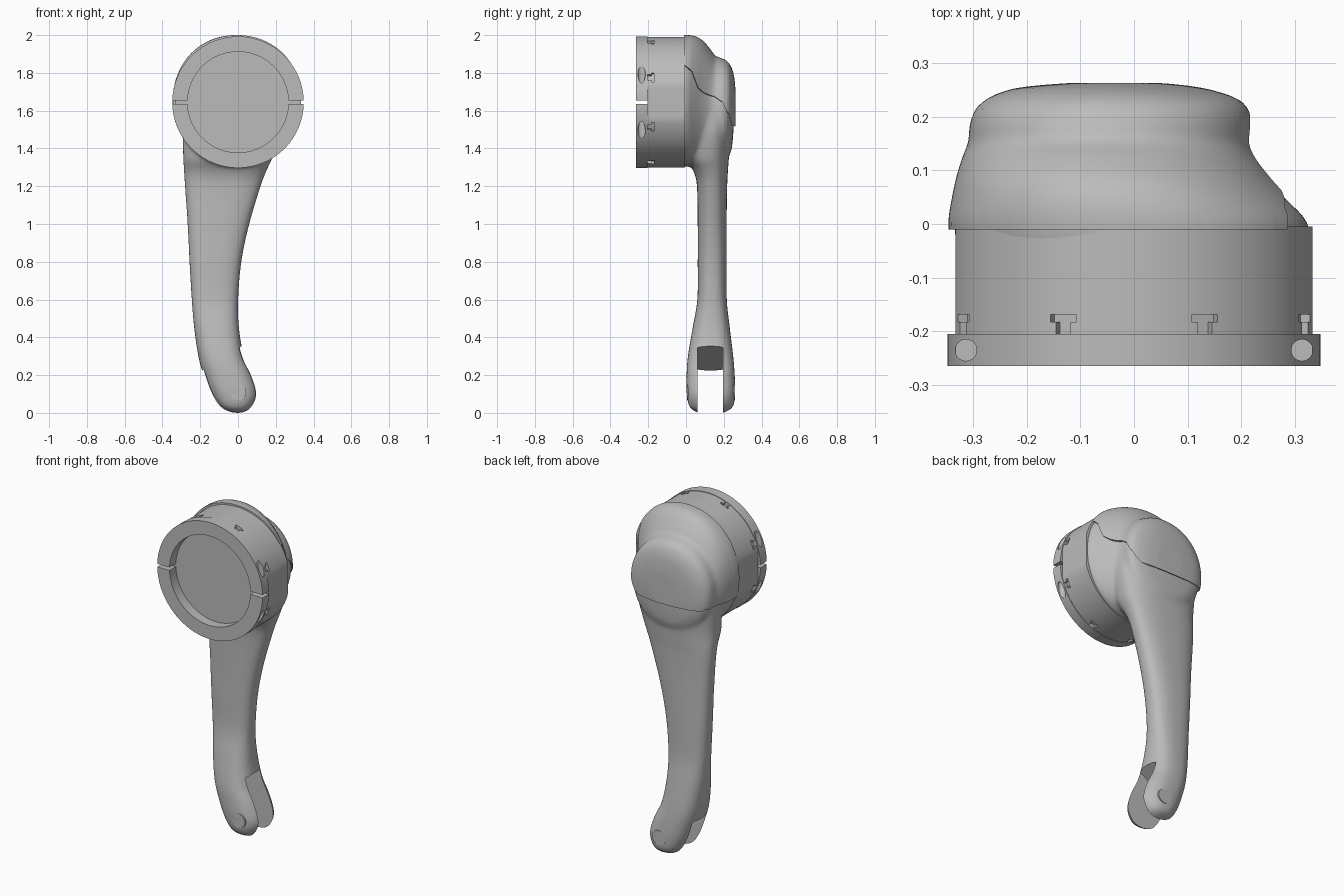
import bpy, bmesh, math
from mathutils import Vector

if "Cube" in bpy.data.objects:
    bpy.data.objects.remove(bpy.data.objects["Cube"], do_unlink=True)

GREY = bpy.data.materials.new("plain grey")
GREY.use_nodes = True
GREY.diffuse_color = (0.5, 0.5, 0.5, 1)
GREY.node_tree.nodes["Principled BSDF"].inputs["Base Color"].default_value = (0.5, 0.5, 0.5, 1)
HUB_Z = 1.645


def add_loft(bm, loops):
    """Skin a stack of equal-length loops and close both ends."""
    rings = [[bm.verts.new(p) for p in loop] for loop in loops]
    n = len(rings[0])
    for a, b in zip(rings, rings[1:]):
        for i in range(n):
            j = (i + 1) % n
            bm.faces.new((a[i], a[j], b[j], b[i]))
    bm.faces.new(rings[0])
    bm.faces.new(rings[-1])


def make(name, *lofts):
    bm = bmesh.new()
    for loops in lofts:
        add_loft(bm, loops)
    bmesh.ops.recalc_face_normals(bm, faces=bm.faces)
    mesh = bpy.data.meshes.new(name)
    bm.to_mesh(mesh)
    bm.free()
    ob = bpy.data.objects.new(name, mesh)
    bpy.context.collection.objects.link(ob)
    mesh.materials.append(GREY)
    return ob


def prism(name, pts, place, a, b):
    return make(name, [[place(u, v, w) for u, v in pts] for w in (a, b)])


def circle(r, cx=0, cy=0, n=128, flat=9):
    """Circle outline, with sides cut flat at +-flat."""
    angles = [2 * math.pi * i / n for i in range(n)]
    return [(cx + max(-flat, min(flat, r * math.cos(t))), cy + r * math.sin(t)) for t in angles]


def along_y(u, v, w):
    return (u, w, v)


def along_z(u, v, w):
    return (u, v, w)


def smooth_rows(rows, steps=6):
    """Catmull-Rom interpolation through rows of numbers."""
    out = []
    for i in range(len(rows) - 1):
        quad = [rows[max(0, min(len(rows) - 1, i + k))] for k in (-1, 0, 1, 2)]
        for s in range(steps):
            t = s / steps
            out.append([b + 0.5 * t * (c - a + t * (2*a - 5*b + 4*c - d + t * (3*(b - c) + d - a)))
                        for a, b, c, d in zip(*quad)])
    return out + [rows[-1]]


def oval(lo_u, hi_u, lo_v, hi_v, power, n=64):
    """Rounded outline filling a rectangle."""
    pts = []
    for i in range(n):
        t = 2 * math.pi * i / n
        c, s = math.cos(t), math.sin(t)
        u = math.copysign(abs(c) ** (2 / power), c)
        v = math.copysign(abs(s) ** (2 / power), s)
        pts.append(((lo_u + hi_u + u * (hi_u - lo_u)) / 2, (lo_v + hi_v + v * (hi_v - lo_v)) / 2))
    return pts


def boolean(ob, cutter, operation="DIFFERENCE"):
    mod = ob.modifiers.new("cut", "BOOLEAN")
    mod.operation, mod.solver, mod.object = operation, "EXACT", cutter
    cutter.hide_render = True


def finish(ob):
    """Bake modifiers, delete cutters and shade smooth."""
    cutters = [m.object for m in ob.modifiers if m.type == "BOOLEAN"]
    bpy.context.view_layer.update()
    dg = bpy.context.evaluated_depsgraph_get()
    mesh = bpy.data.meshes.new_from_object(ob.evaluated_get(dg))
    ob.modifiers.clear()
    ob.data = mesh
    mesh.materials.clear()
    mesh.materials.append(GREY)
    for c in cutters:
        bpy.data.objects.remove(c, do_unlink=True)
    bpy.ops.object.select_all(action="DESELECT")
    ob.select_set(True)
    bpy.context.view_layer.objects.active = ob
    bpy.ops.object.shade_smooth_by_angle(angle=math.radians(32))


# Arm rows: height, left x, right x, front y, back y
arm_rows = [
    (-.003, -.04, .04, .07, .19), (.03, -.098, .078, .02, .247), (.1, -.145, .106, .004, .26),
    (.2, -.183, .078, .003, .258), (.3, -.21, .032, .01, .25), (.45, -.232, .005, .035, .232),
    (.6, -.245, .001, .06, .216), (.8, -.257, .018, .062, .215), (1.0, -.267, .06, .062, .215),
    (1.2, -.281, .12, .058, .218), (1.28, -.286, .15, .04, .222), (1.36, -.29, .185, 0, .228),
    (1.5, -.293, .217, 0, .24), (1.65, -.28, .21, 0, .24)]
# Head rows: depth, left x, right x, bottom z, top z
head_rows = [
    (-.05, -.328, .328, 1.31, 1.985), (0, -.336, .325, 1.305, 1.99), (.04, -.33, .29, 1.3, 1.986),
    (.08, -.322, .25, 1.3, 1.965), (.12, -.31, .22, 1.31, 1.92), (.15, -.298, .21, 1.32, 1.88),
    (.19, -.295, .21, 1.33, 1.866), (.22, -.275, .195, 1.35, 1.845),
    (.242, -.22, .13, 1.4, 1.79), (.252, -.12, .05, 1.5, 1.7)]
arm = [[(u, v, r[0]) for u, v in oval(*r[1:], 2.6)] for r in smooth_rows(arm_rows)]
head = [[(u, r[0], v) for u, v in oval(*r[1:], 2.1)] for r in smooth_rows(head_rows)]


def body(name):
    """Arm and rounded head blended into one skin."""
    ob = make(name, arm, head)
    mod = ob.modifiers.new("blend", "REMESH")
    mod.mode, mod.voxel_size = "VOXEL", 0.011
    mod = ob.modifiers.new("soften", "SMOOTH")
    mod.factor, mod.iterations = 0.5, 8
    return ob


# Lever arm with an open fork at its foot
lever = body("lever_arm")
slot = [(-.3, -.1), (-.3, .16), (-.19, .225), (.03, .36), (.2, .42), (.3, -.1)]
boolean(lever, prism("slot_cutter", slot, along_y, .06, .195))
finish(lever)

# Cover shell over the head, ending in a wavy seam
cover = body("head_cover")
mod = cover.modifiers.new("thickness", "DISPLACE")
mod.strength, mod.mid_level = 0.011, 0
seam = [(-.01, 1.85), (.03, 1.82), (.065, 1.73), (.1, 1.71), (.15, 1.7), (.19, 1.67),
        (.225, 1.6), (.25, 1.52), (.35, 1.48)]
lid = [(-.01, 2.3), (.35, 2.3)]
left_side = [(-.36, y, 1.52) for y, z in seam]
right_side = [(.3, y, z) for y, z in seam]
far_side = [(.5, y, z) for y, z in seam]
loops = [side + [(side[0][0], y, z) for y, z in reversed(lid)]
         for side in (left_side, right_side, far_side)]
boolean(cover, make("seam_cutter", loops), "INTERSECT")
finish(cover)

# Hub drum with flat sides and T-shaped clip notches round the rim
drum = prism("hub_drum", circle(.345, 0, HUB_Z, flat=.333), along_y, -.205, -.005)
tee = [(-.015, -.22), (.015, -.22), (.015, -.183), (.026, -.183),
       (.026, -.169), (-.026, -.169), (-.026, -.183), (-.015, -.183)]
for k in range(8):
    t = math.radians(22.5 + 45 * k)
    out, side = Vector((math.cos(t), 0, math.sin(t))), Vector((-math.sin(t), 0, math.cos(t)))
    base = Vector((0, 0, HUB_Z))
    boolean(drum, prism("notch_cutter", tee,
                        lambda u, v, w: base + side * u + out * w + Vector((0, v, 0)), .325, .37))
finish(drum)

# Split clamp ring with screw pockets
ring = prism("clamp_ring", circle(.348, 0, HUB_Z), along_y, -.265, -.205)
boolean(ring, prism("bore_cutter", circle(.267, 0, HUB_Z), along_y, -.3, -.15))
gap = [(-.5, HUB_Z - .009), (.5, HUB_Z - .009), (.5, HUB_Z + .009), (-.5, HUB_Z + .009)]
boolean(ring, prism("gap_cutter", gap, along_y, -.3, -.15))
for x in (-.313, .313):
    for s in (-1, 1):
        pocket = circle(.02, x, -.235, 32)
        boolean(ring, prism("pocket_cutter", pocket, along_z, HUB_Z + s * .09, HUB_Z + s * .4))
finish(ring)

# Pivot pin ends, flush with the fork
for name, a, b in (("front_pin", .004, .05), ("back_pin", .21, .26)):
    finish(prism(name, circle(.043, 0, .11, 32), along_y, a, b))
